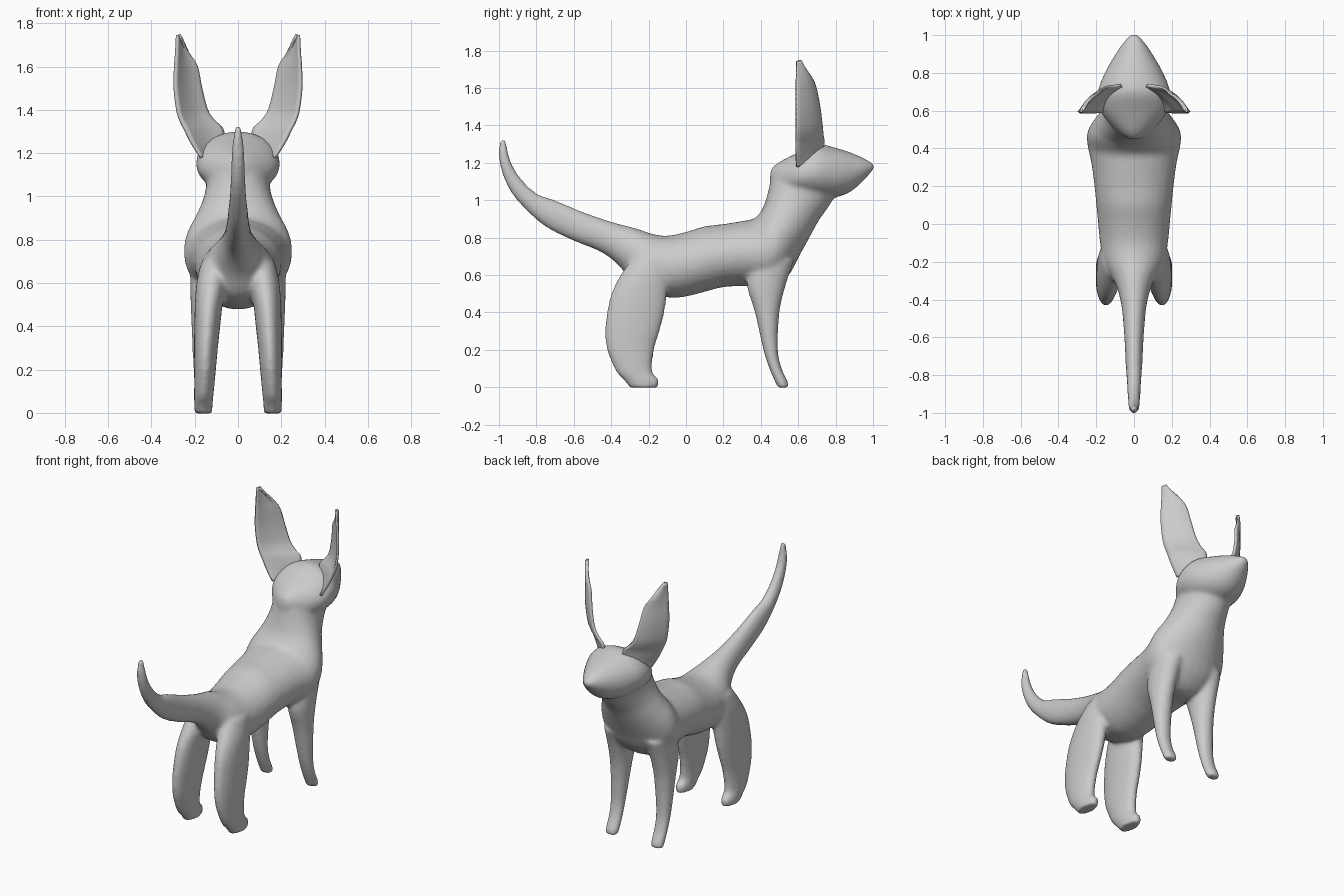
import bpy, bmesh
from math import sin, cos, pi

if "Cube" in bpy.data.objects:
    bpy.data.objects.remove(bpy.data.objects["Cube"])


def spline(rows, steps=4):
    """Catmull-Rom interpolation through rows of numbers."""
    out = []
    n = len(rows)
    for i in range(n - 1):
        a, b, c, d = rows[max(i - 1, 0)], rows[i], rows[i + 1], rows[min(i + 2, n - 1)]
        for k in range(steps):
            t = k / steps
            out.append([0.5 * (2 * q + (r - p) * t + (2 * p - 5 * q + 4 * r - s) * t ** 2
                               + (3 * q - p - 3 * r + s) * t ** 3)
                        for p, q, r, s in zip(a, b, c, d)])
    return out + [list(rows[-1])]


def loft(bm, rows, side=1, seg=28):
    """Closed skin of ellipses; each row is y1, z1, y2, z2, half width, x centre."""
    rings = []
    for y1, z1, y2, z2, w, x in spline(rows):
        ring = []
        for k in range(seg):
            a = 2 * pi * k / seg
            t = 0.5 + 0.5 * cos(a)
            ring.append(bm.verts.new((side * x + w * sin(a), y1 + (y2 - y1) * t, z1 + (z2 - z1) * t)))
        rings.append(ring)
    faces = [bm.faces.new(rings[0]), bm.faces.new(rings[-1])]
    for r, s in zip(rings, rings[1:]):
        for k in range(seg):
            j = (k + 1) % seg
            faces.append(bm.faces.new((r[k], r[j], s[j], s[k])))
    bmesh.ops.recalc_face_normals(bm, faces=faces)


def finish(bm, name):
    me = bpy.data.meshes.new(name)
    bm.to_mesh(me)
    bm.free()
    me.shade_smooth()
    ob = bpy.data.objects.new(name, me)
    bpy.context.collection.objects.link(ob)
    return ob


# tail, back, belly, chest and neck: lower and upper outline point, half width
trunk = [
    (-1.0, 1.315, -.965, 1.33, .015), (-.998, 1.2, -.938, 1.21, .03),
    (-.95, 1.065, -.885, 1.12, .033), (-.87, .962, -.8, 1.037, .038),
    (-.75, .857, -.7, 1.0, .045), (-.6, .782, -.55, .937, .053),
    (-.45, .72, -.4, .885, .068), (-.35, .64, -.27, .85, .1),
    (-.26, .53, -.18, .82, .155), (-.1, .48, -.1, .81, .18),
    (0, .485, 0, .83, .19), (.1, .51, .1, .86, .2),
    (.2, .535, .2, .872, .21), (.32, .54, .31, .89, .225),
    (.46, .53, .36, .9, .245), (.55, .6, .385, .92, .25),
    (.605, .7, .4, .94, .235), (.66, .8, .42, .98, .2),
    (.71, .89, .44, 1.05, .165), (.76, .96, .455, 1.12, .148),
    (.79, 1.01, .47, 1.17, .145)]
# head, from the nape to the nose
head = [
    (.447, 1.1, .455, 1.17, .03), (.5, 1.02, .5, 1.205, .1),
    (.6, 1.02, .6, 1.255, .18), (.7, 1.01, .7, 1.3, .192),
    (.8, 1.015, .8, 1.28, .155), (.88, 1.045, .88, 1.255, .11),
    (.95, 1.105, .95, 1.225, .065), (1.003, 1.165, 1.003, 1.195, .02)]
# legs: height, rear y, front y, half width, x centre
front_leg = [
    (-.003, .49, .55, .038, .16), (.03, .475, .545, .042, .16), (.1, .445, .512, .043, .16),
    (.2, .413, .492, .047, .16), (.4, .368, .5, .06, .155),
    (.55, .325, .535, .07, .15), (.68, .35, .58, .08, .14)]
hind_leg = [
    (-.003, -.3, -.15, .04, .16), (.04, -.335, -.143, .043, .16), (.085, -.375, -.18, .045, .158),
    (.2, -.423, -.17, .05, .152), (.3, -.433, -.14, .055, .148), (.4, -.423, -.115, .06, .142),
    (.5, -.4, -.1, .064, .135), (.6, -.35, -.08, .07, .122), (.7, -.28, -.06, .06, .11)]

bm = bmesh.new()
for part in (trunk, head):
    loft(bm, [(*r, 0) for r in part])
for leg in (front_leg, hind_leg):
    for side in (1, -1):
        loft(bm, [(y1, z, y2, z, w, x) for z, y1, y2, w, x in leg], side)
body = finish(bm, "body")

# fuse the overlapping skins and soften the joins
rm = body.modifiers.new("fuse", 'REMESH')
rm.mode = 'VOXEL'
rm.voxel_size = .011
rm.use_smooth_shade = True
sm = body.modifiers.new("soften", 'SMOOTH')
sm.factor = .5
sm.iterations = 10

# ears: height, inner x, inner y, outer x (outer edge is a straight upright line)
ear = [
    (1.18, .1, .69, .17), (1.25, .07, .72, .215), (1.31, .07, .735, .245),
    (1.35, .11, .73, .265), (1.4, .142, .725, .28), (1.5, .168, .712, .292), (1.6, .188, .692, .29),
    (1.66, .222, .665, .285), (1.745, .27, .597, .28)]
for side, name in ((1, "right_ear"), (-1, "left_ear")):
    bm = bmesh.new()
    cols = 10
    grid = []
    for z, xi, yi, xo in spline(ear):
        grid.append([bm.verts.new((side * (xi + (xo - xi) * k / cols),
                                   yi + (.59 - yi) * k / cols + .018 * sin(pi * k / cols), z))
                     for k in range(cols + 1)])
    for r, s in zip(grid, grid[1:]):
        for k in range(cols):
            bm.faces.new((r[k], r[k + 1], s[k + 1], s[k]))
    bmesh.ops.recalc_face_normals(bm, faces=bm.faces)
    ob = finish(bm, name)
    so = ob.modifiers.new("thickness", 'SOLIDIFY')
    so.thickness = .014
    so.offset = 0
